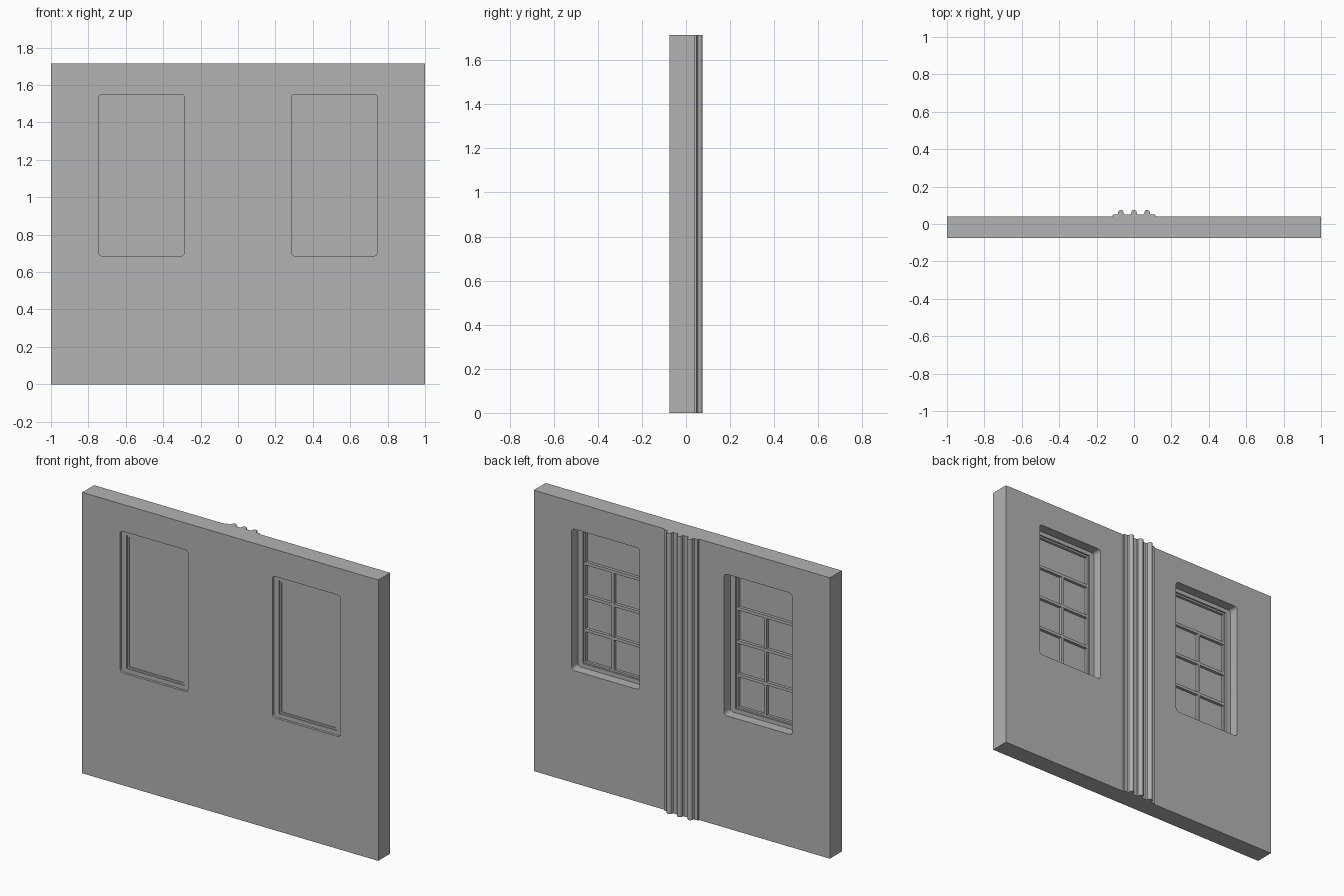
import bpy
import math

default = bpy.data.objects.get("Cube")
if default:
    bpy.data.objects.remove(default, do_unlink=True)

# One plain grey for everything
grey = bpy.data.materials.new("plain grey")
grey.use_nodes = True
COLOR = (0.45, 0.45, 0.45, 1)
grey.diffuse_color = COLOR
grey.node_tree.nodes["Principled BSDF"].inputs["Base Color"].default_value = COLOR

HEIGHT = 1.715
FRONT, BACK = -0.075, 0.04
WIN_X, WIN_Z = 0.515, 1.118


def rounded_rect(cx, cy, hw, hh, r=0.0, steps=5):
    """Outline of a rectangle with rounded corners."""
    if r == 0:
        return [(cx - hw, cy - hh), (cx + hw, cy - hh), (cx + hw, cy + hh), (cx - hw, cy + hh)]
    pts = []
    for i, (sx, sy) in enumerate([(1, 1), (-1, 1), (-1, -1), (1, -1)]):
        for k in range(steps + 1):
            a = math.pi / 2 * (i + k / steps)
            pts.append((cx + sx * (hw - r) + r * math.cos(a),
                        cy + sy * (hh - r) + r * math.sin(a)))
    return pts


def slab(name, outlines, low, high, upright=True):
    """Extrude flat outlines (first outer, then holes) along y, or along z if not upright."""
    curve = bpy.data.curves.new(name, "CURVE")
    curve.dimensions = "2D"
    curve.fill_mode = "BOTH"
    curve.extrude = (high - low) / 2
    for pts in outlines:
        spline = curve.splines.new("POLY")
        spline.points.add(len(pts) - 1)
        for p, (x, y) in zip(spline.points, pts):
            p.co = (x, y, 0, 1)
        spline.use_cyclic_u = True
    obj = bpy.data.objects.new(name, curve)
    bpy.context.collection.objects.link(obj)
    mid = (low + high) / 2
    if upright:
        obj.rotation_euler.x = math.pi / 2
        obj.location.y = mid
    else:
        obj.location.z = mid
    bpy.ops.object.select_all(action="DESELECT")
    obj.select_set(True)
    bpy.context.view_layer.objects.active = obj
    bpy.ops.object.convert(target="MESH")
    obj = bpy.context.object
    obj.data.materials.clear()
    obj.data.materials.append(grey)
    bpy.ops.object.shade_smooth_by_angle(angle=math.radians(35))
    return obj


# Wall with two round-cornered openings
openings = [rounded_rect(s * WIN_X, WIN_Z, 0.23, 0.432, 0.02) for s in (-1, 1)]
slab("wall", [rounded_rect(0, HEIGHT / 2, 1, HEIGHT / 2)] + openings, FRONT, BACK)

# Fluted pilaster: thin backing with three rounded ribs
RIB, BASE, TOP = 0.015, 0.05, 0.075
profile = [(-0.115, BACK - 0.005), (-0.115, BASE - 0.003), (-0.112, BASE)]
for cx in (-0.07, 0, 0.07):
    profile.append((cx - RIB - 0.006, BASE))
    profile.append((cx - RIB, BASE + 0.005))
    for k in range(9):
        a = math.pi * (1 - k / 8)
        profile.append((cx + RIB * math.cos(a), TOP - RIB + RIB * math.sin(a)))
    profile.append((cx + RIB, BASE + 0.005))
    profile.append((cx + RIB + 0.006, BASE))
profile += [(0.112, BASE), (0.115, BASE - 0.003), (0.115, BACK - 0.005)]
slab("pilaster", [profile], 0, HEIGHT, upright=False)

# Windows: frame, inner bead, pane and glazing bars
for side, s in (("right", -1), ("left", 1)):
    cx = s * WIN_X

    def rect(hw, hh, r=0.0):
        return rounded_rect(cx, WIN_Z, hw, hh, r)

    slab(side + "_window_frame", [rect(0.23, 0.432, 0.02), rect(0.195, 0.407)], -0.06, -0.02)
    slab(side + "_window_bead", [rect(0.195, 0.407), rect(0.184, 0.396)], -0.054, -0.03)
    slab(side + "_window_pane", [rect(0.185, 0.397)], -0.049, -0.046)

    row = 0.407 / 2
    for i in (-1, 0, 1):
        slab(f"{side}_crossbar_{i + 2}",
             [rounded_rect(cx, WIN_Z + i * row, 0.19, 0.009)], -0.047, -0.028)
    slab(side + "_upright_bar",
         [rounded_rect(cx, WIN_Z - row / 2, 0.009, 1.5 * row)], -0.047, -0.029)
